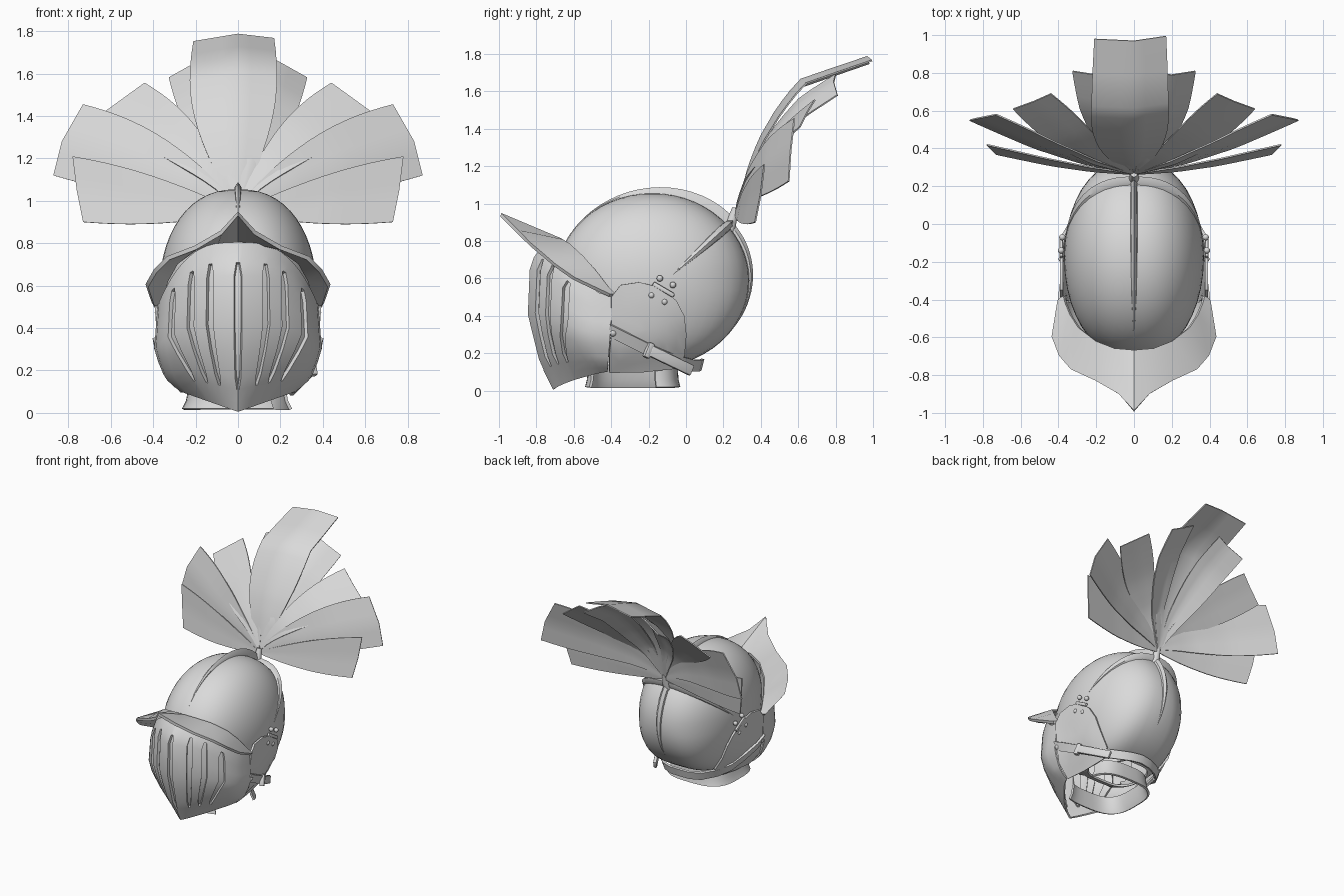
import bpy, bmesh, math
from mathutils import Vector, Matrix

cube = bpy.data.objects.get("Cube")
if cube:
    bpy.data.objects.remove(cube, do_unlink=True)

GREY = (0.7, 0.7, 0.7, 1)
steel = bpy.data.materials.new("light_grey")
steel.use_nodes = True
steel.diffuse_color = GREY
steel.node_tree.nodes["Principled BSDF"].inputs["Base Color"].default_value = GREY
CY, CZ, RX, RY, RZ = -0.18, 0.59, 0.37, 0.52, 0.465   # skull centre and radii
SIDES = (("left", 1), ("right", -1))


def finish(name, bm, thick=0, offset=-1, angle=35):
    mesh = bpy.data.meshes.new(name)
    bm.to_mesh(mesh)
    ob = bpy.data.objects.new(name, mesh)
    bpy.context.collection.objects.link(ob)
    mesh.materials.append(steel)
    bpy.ops.object.select_all(action='DESELECT')
    ob.select_set(True)
    bpy.context.view_layer.objects.active = ob
    if thick:
        mod = ob.modifiers.new("thickness", 'SOLIDIFY')
        mod.thickness, mod.offset = thick, offset
        bpy.ops.object.modifier_apply(modifier=mod.name)
    bm.clear()
    bm.from_mesh(ob.data)
    bmesh.ops.recalc_face_normals(bm, faces=bm.faces)
    bm.to_mesh(ob.data)
    bm.free()
    bpy.ops.object.shade_smooth_by_angle(angle=math.radians(angle))


def grid(rows, closed=False):
    bm = bmesh.new()
    vs = [[bm.verts.new(p) for p in row] for row in rows]
    n = len(rows[0])
    faces = [[bm.faces.new((a[j], a[(j + 1) % n], b[(j + 1) % n], b[j]))
              for j in range(n if closed else n - 1)] for a, b in zip(vs, vs[1:])]
    return bm, faces


def interp(table, t):
    for (a, p), (b, q) in zip(table, table[1:]):
        if t <= b:
            return p + (q - p) * max(0, (t - a) / (b - a))
    return table[-1][1]


def mirrored(half):
    return [(-x, y, z) for x, y, z in half[:0:-1]] + list(half)


def boxiness(z):
    return interp([(0.15, 0.26), (CZ, 0.43)], z)


def skull_x(y, z):
    return RX * max(0, 1 - ((y - CY) / RY) ** 2 - ((z - CZ) / RZ) ** 2) ** boxiness(z)


# Skull: ellipsoid with fuller lower sides, open below and behind the visor
bm = bmesh.new()
bmesh.ops.create_uvsphere(bm, u_segments=40, v_segments=28, radius=1)
for v in bm.verts:
    x, y, z = v.co
    z = CZ + RZ * z
    v.co = (math.copysign(abs(x) ** (2 * boxiness(z)), x) * RX, CY + RY * y, z)
mids = [(f, f.calc_center_median()) for f in bm.faces]
bmesh.ops.delete(bm, context='FACES', geom=[
    f for f, c in mids if c.z < 0.145 or (c.y < -0.42 and c.z < 0.5)])
finish("skull", bm, 0.015)

# Visor: keeled front plate with seven sunken slots that converge downwards
WIDTH = [(0, 0.27), (0.1, 0.325), (0.25, 0.365), (0.5, 0.395), (1, 0.38)]
FRONT = [(0, -0.71), (0.2, -0.79), (0.5, -0.85), (0.8, -0.84), (0.9, -0.81), (1, -0.74)]
SLOTS = [(0, 0.05), (0.34, 0.042), (0.57, 0.04), (0.8, 0.035)]
LEVELS = [0, 0.06, 0.13, 0.2, 0.35, 0.5, 0.65, 0.8, 0.88, 0.94, 1]
ENDS = (0.13, 0.88)


def visor_point(s, v):
    z = (1 - v) * (0.005 + 0.095 * s) + v * (0.805 - 0.3 * s ** 3)
    f, b = interp(FRONT, v), -0.39 - 0.03 * (1 - v)
    bow = 1 / (1.3 + 1.1 * min(1, v / 0.35))
    return (interp(WIDTH, v) * s, b + (f - b) * max(0, 1 - s ** 1.25) ** bow, z)


rows = []
for v in LEVELS:
    k = 0.45 if v in ENDS else 1
    cols = [0, SLOTS[0][1] * k, 0.17]
    for c, h in SLOTS[1:]:
        cols += [c - h * k, c + h * k, c + 0.115]
    squeeze = 0.68 + 0.32 * min(1, v / 0.45)
    cols = [s * squeeze for s in cols[:-1]] + [0.88, 0.94, 0.98, 1]
    rows.append(mirrored([visor_point(s, v) for s in cols]))
bm, faces = grid(rows)
mid = len(rows[0]) // 2
slot_cols = [mid - 1, mid] + [j for c in (3, 6, 9) for j in (mid + c, mid - 1 - c)]
slot_faces = [row[j] for row in faces[LEVELS.index(ENDS[0]):LEVELS.index(ENDS[1])] for j in slot_cols]
bm.normal_update()
bmesh.ops.inset_region(bm, faces=slot_faces, thickness=0.002, depth=-0.018,
                       use_even_offset=True, use_boundary=True)
finish("visor", bm, 0.012, angle=28)

# Peaked brim above the visor
inner = [(0, -0.67, 0.805), (0.1, -0.66, 0.80), (0.2, -0.62, 0.775), (0.29, -0.55, 0.71),
         (0.335, -0.48, 0.63), (0.36, -0.42, 0.55), (0.37, -0.38, 0.51)]
outer = [(0, -0.99, 0.94), (0.08, -0.9, 0.85), (0.2, -0.83, 0.78), (0.33, -0.77, 0.73),
         (0.39, -0.7, 0.67), (0.43, -0.6, 0.60), (0.40, -0.41, 0.51)]
bm, _ = grid([mirrored(inner), mirrored(outer)])
finish("brim", bm, 0.02, 0)

# Neck ring, flared, squarish and open towards the front on one side
ANGLES = [math.radians(20 + 280 * i / 40) for i in range(41)]


def squared(w):
    return math.copysign(abs(w) ** 0.65, w)


bm, _ = grid([[(rx * squared(math.cos(a)), -0.285 + ry * squared(math.sin(a)), z) for a in ANGLES]
              for rx, ry, z in [(0.265, 0.255, 0.02), (0.245, 0.245, 0.06), (0.23, 0.24, 0.14)]])
finish("neck_ring", bm, 0.015)


# Leaf-shaped raised ribs lying on the skull
def rib(name, path, half, tall, low):
    path = [Vector(p) for p in path]
    rows, n = [], len(path) - 1
    for i, p in enumerate(path):
        t = i / n
        k = max(0.05, math.sin(math.pi * min(1, 0.3 + 0.7 * t)) ** 0.8)
        up = Vector((p.x / RX ** 2, (p.y - CY) / RY ** 2, (p.z - CZ) / RZ ** 2)).normalized()
        side = up.cross(path[min(i + 1, n)] - path[max(i - 1, 0)]).normalized()
        w, base, top = side * half * k, p - up * 0.012, up * k * (tall + (low - tall) * t)
        rows.append([base - w, p - w * 0.8 + top * 0.4, p + top, p + w * 0.8 + top * 0.4, base + w])
    bm, _ = grid(rows, closed=True)
    bmesh.ops.holes_fill(bm, edges=bm.edges)
    finish(name, bm)


def arc(start, end):
    angles = [math.radians(start + (end - start) * i / 18) for i in range(19)]
    return [(0, CY + RY * math.cos(a), CZ + RZ * math.sin(a)) for a in angles]


rib("crest_rib", arc(38, 146), 0.02, 0.06, 0.005)
rib("back_rib", arc(42, -32), 0.026, 0.035, 0.01)
for side, sx in SIDES:
    steps = [(i / 16) ** 1.8 for i in range(17)]
    line = [(0.225 - 0.295 * t, 0.885 - 0.265 * t) for t in steps]
    rib(side + "_rib", [(sx * skull_x(y, z) if i else 0, y, z) for i, (y, z) in enumerate(line)],
        0.028, 0.045, 0.015)

# Plume socket
bm = bmesh.new()
bmesh.ops.create_cone(bm, segments=12, radius1=0.035, radius2=0.018, depth=0.14, cap_ends=True,
                      matrix=Matrix.Translation((0, 0.245, 0.91)) @ Matrix.Rotation(-0.3, 4, 'X'))
finish("plume_socket", bm)

# Cheek plates with rivets and hinges
CHEEK = [(-0.40, 0.50), (-0.35, 0.565), (-0.25, 0.58), (-0.13, 0.55), (-0.05, 0.48),
         (-0.01, 0.4), (0, 0.3), (-0.01, 0.19), (-0.06, 0.12), (-0.25, 0.1), (-0.41, 0.1),
         (-0.41, 0.2), (-0.4, 0.3), (-0.4, 0.4)]
EDGE = [(0.1, 0.265), (0.2, 0.345), (0.3, 0.37), (0.5, 0.385)]
RIVETS = [(-0.14, 0.6), (-0.07, 0.565), (-0.185, 0.51), (-0.115, 0.475)]


def cheek_x(y, z):
    t = min(1, max(0, (y + 0.4) / 0.4))
    return (1 - t) * interp(EDGE, z) + t * max(0.22, skull_x(y, z) + 0.015)


def ball(name, pos, r):
    bm = bmesh.new()
    bmesh.ops.create_uvsphere(bm, u_segments=12, v_segments=8, radius=r,
                              matrix=Matrix.Translation(pos))
    finish(name, bm)


def block(name, pos, along, size):
    bm = bmesh.new()
    turn = Vector(along).to_track_quat('Y', 'Z').to_matrix().to_4x4()
    bmesh.ops.create_cube(bm, size=1, matrix=Matrix.Translation(pos) @ turn @ Matrix.Diagonal((*size, 1)))
    bmesh.ops.bevel(bm, geom=bm.edges, offset=0.008, segments=2, affect='EDGES', profile=0.5)
    finish(name, bm)


for side, sx in SIDES:
    rings = []
    for k in (0.02, 0.25, 0.5, 0.75, 1):
        pts = [(-0.2 + (y + 0.2) * k, 0.33 + (z - 0.33) * k) for y, z in CHEEK]
        rings.append([(sx * cheek_x(y, z), y, z) for y, z in pts])
    bm, faces = grid(rings, closed=True)
    bmesh.ops.pointmerge(bm, verts=list({v for f in faces[0] for v in f.verts[:2]}),
                         merge_co=(sx * cheek_x(-0.2, 0.33), -0.2, 0.33))
    finish(side + "_cheek_plate", bm, 0.016, 0)
    for i, (y, z) in enumerate(RIVETS):
        ball(f"{side}_rivet_{i + 1}", (sx * (skull_x(y, z) + 0.017), y, z), 0.017)
    block(side + "_hinge", (sx * 0.385, -0.12, 0.54), (0, 0.12, -0.07), (0.02, 0.13, 0.025))
    ball(side + "_strap_pin", (sx * 0.375, -0.39, 0.31), 0.022)

# Chin strap around the back, with a buckle on one side
strap = mirrored([(0, 0.085, 0.14), (0.08, 0.075, 0.135), (0.16, 0.04, 0.135), (0.25, -0.04, 0.155),
                  (0.31, -0.12, 0.185), (0.35, -0.23, 0.235), (0.38, -0.33, 0.285), (0.388, -0.41, 0.325)])
bm, _ = grid([[(x * 0.96, y - 0.01, z - 0.03) for x, y, z in strap],
              [(x * 1.02, y + 0.005, z + 0.03) for x, y, z in strap]])
finish("chin_strap", bm, 0.016, 0)
block("buckle_tongue", (0.3, -0.08, 0.16), (-0.11, 0.23, -0.11), (0.025, 0.27, 0.06))
block("buckle_frame", (0.35, -0.2, 0.215), (-0.11, 0.23, -0.11), (0.035, 0.035, 0.085))

# Plume: overlapping curved feathers, each set by three tip points
ROOT = Vector((0, 0.265, 0.94))
TALL = [(0, 0), (0.31, 0.1), (0.48, 0.18), (0.64, 0.29), (0.76, 0.39), (0.86, 0.5), (1, 1)]
DEEP = [(0, 0), (0.3, 0.15), (0.6, 0.42), (0.8, 0.64), (1, 1)]
WIDE = [(0, 0), (0.3, 0.2), (0.6, 0.5), (1, 1)]


def feather(name, tips, curve, px, pz, bulge, sx=1):
    a, m, c = [Vector((sx * x, y, z)) - ROOT for x, y, z in tips]
    rows = []
    for i in range(15):
        t = max(0.02, i / 14)
        spine = ROOT + Vector((m.x * t ** px, m.y * interp(curve, t), m.z * t ** pz))
        spread = t ** 0.7 * (1 + bulge * math.sin(math.pi * t))
        rows.append([spine + (end - m) * spread * u for end, u in
                     [(a, 1), (a, 0.67), (a, 0.33), (a, 0), (c, 0.33), (c, 0.67), (c, 1)]])
    bm, _ = grid(rows)
    finish(name, bm, 0.008, 0)


feather("centre_feather", [(-0.21, 0.98, 1.75), (0, 0.97, 1.785), (0.17, 0.995, 1.765)],
        TALL, 1, 1, 0.45)
FAN = [("inner", [(0.12, 0.8, 1.69), (0.2, 0.79, 1.65), (0.325, 0.81, 1.58)], DEEP, 0.9, 0.85, 0.3),
       ("upper", [(0.44, 0.69, 1.555), (0.53, 0.65, 1.49), (0.64, 0.61, 1.41)], WIDE, 1, 0.7, 0.4),
       ("middle", [(0.73, 0.58, 1.455), (0.83, 0.56, 1.28), (0.87, 0.55, 1.12)], WIDE, 1, 0.68, 0.25),
       ("lower", [(0.78, 0.42, 1.21), (0.76, 0.4, 1.05), (0.73, 0.37, 0.9)], WIDE, 1, 0.85, 0.15)]
for side, sx in SIDES:
    for label, tips, curve, px, pz, bulge in FAN:
        feather(f"{side}_{label}_feather", tips, curve, px, pz, bulge, sx)
